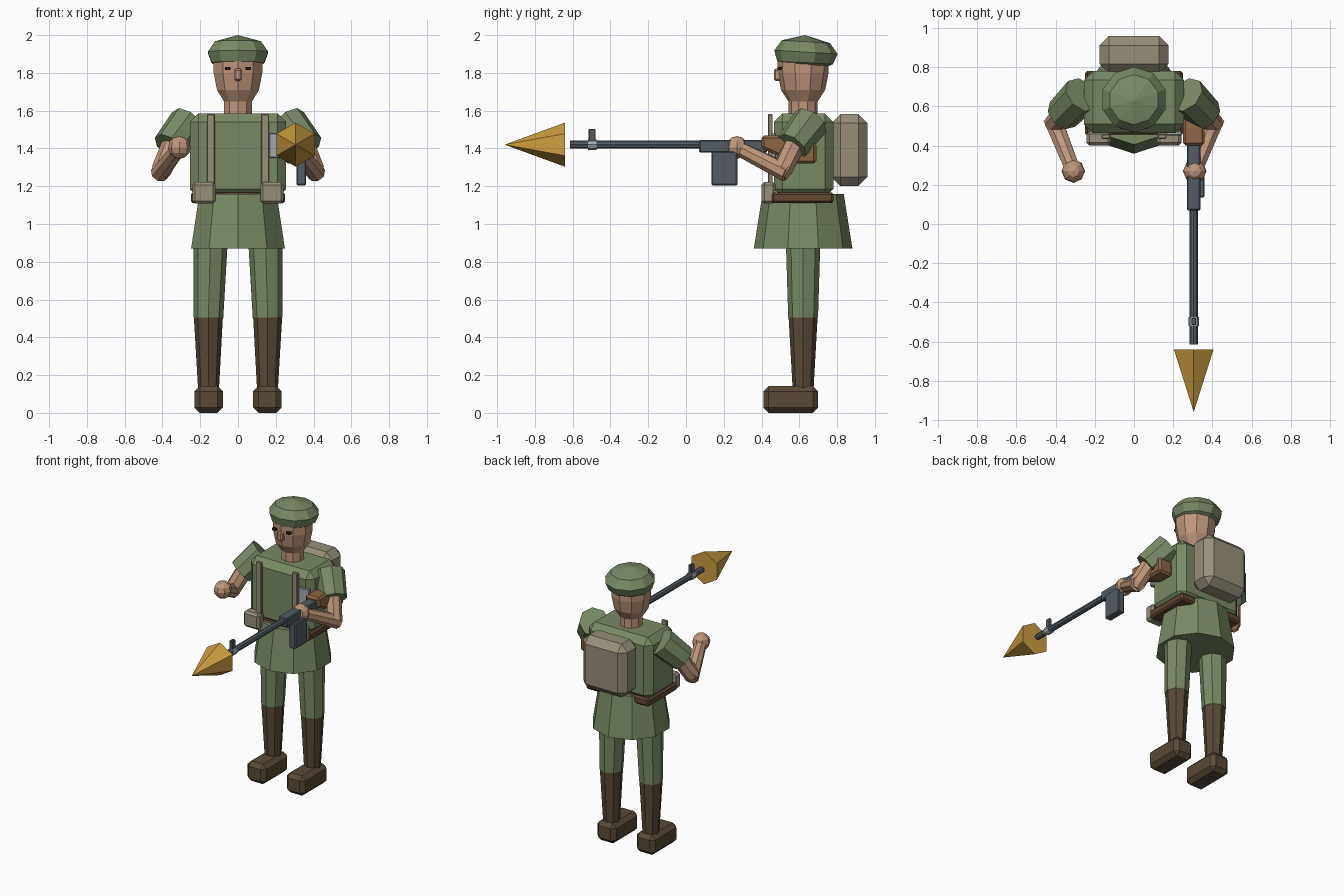
import bpy, bmesh, math
from mathutils import Vector

if "Cube" in bpy.data.objects:
    bpy.data.objects.remove(bpy.data.objects["Cube"])

Z = Vector((0, 0, 1))


def colour(name, r, g, b):
    m = bpy.data.materials.new(name)
    m.diffuse_color = (r, g, b, 1)
    m.use_nodes = True
    m.node_tree.nodes["Principled BSDF"].inputs["Base Color"].default_value = m.diffuse_color
    return m


GREEN = colour("olive green", .19, .255, .13)
SKIN = colour("skin", .52, .31, .2)
BOOT = colour("boot leather", .1, .068, .038)
BELT = colour("belt leather", .12, .062, .032)
KHAKI = colour("khaki canvas", .31, .275, .195)
WOOD = colour("wood", .27, .135, .058)
METAL = colour("gunmetal", .082, .11, .13)
GOLD = colour("gold", .6, .34, .05)
STEEL = colour("pale steel", .36, .39, .44)
DARK = colour("dark eye", .02, .012, .01)


def finish(name, bm, mat):
    bmesh.ops.recalc_face_normals(bm, faces=bm.faces)
    me = bpy.data.meshes.new(name)
    bm.to_mesh(me)
    bm.free()
    me.materials.append(mat)
    ob = bpy.data.objects.new(name, me)
    bpy.context.scene.collection.objects.link(ob)
    return ob


def box(name, mat, lo, hi, bevel=0.0):
    """Box between two corners, with chamfered edges."""
    bm = bmesh.new()
    bmesh.ops.create_cube(bm, size=1)
    lo, hi = Vector(lo), Vector(hi)
    for v in bm.verts:
        v.co = Vector(((lo + hi)[i] / 2 + v.co[i] * (hi - lo)[i] for i in range(3)))
    if bevel:
        bmesh.ops.bevel(bm, geom=bm.edges[:], offset=bevel, segments=1,
                        affect='EDGES', profile=.5)
    return finish(name, bm, mat)


def loft(name, mat, rings, n=8, axis=None):
    """Faceted body through (centre, radius) rings; radius 0 makes a point."""
    cs = [Vector(c) for c, r in rings]
    q = Z.rotation_difference((Vector(axis) if axis else cs[-1] - cs[0]).normalized())
    bm = bmesh.new()
    rows = []
    for c, (_, r) in zip(cs, rings):
        k = n if r else 1
        angles = [2 * math.pi * i / n for i in range(k)]
        rows.append([bm.verts.new(c + q @ Vector((r * math.sin(a), r * math.cos(a), 0)))
                     for a in angles])
    for a, b in zip(rows, rows[1:]):
        for i in range(n):
            j = (i + 1) % n
            quad = [a[i % len(a)], a[j % len(a)], b[j % len(b)], b[i % len(b)]]
            bm.faces.new(list(dict.fromkeys(quad)))
    for row in (rows[0], rows[-1]):
        if len(row) > 2:
            bm.faces.new(row)
    return finish(name, bm, mat)


def extrude_side(name, mat, profile, x0, x1, bevel):
    """Side profile of (y, z) points extruded across x."""
    bm = bmesh.new()
    a = [bm.verts.new((x0, y, z)) for y, z in profile]
    b = [bm.verts.new((x1, y, z)) for y, z in profile]
    bm.faces.new(a)
    bm.faces.new(b)
    for i in range(len(a)):
        j = (i + 1) % len(a)
        bm.faces.new((a[i], a[j], b[j], b[i]))
    bmesh.ops.recalc_face_normals(bm, faces=bm.faces)
    bmesh.ops.bevel(bm, geom=bm.edges[:], offset=bevel, segments=1, affect='EDGES', profile=.5)
    return finish(name, bm, mat)


CY = .62  # depth of the body's centre line

# Paired parts
for s, side in ((-1, "right"), (1, "left")):
    def sbox(name, mat, lo, hi, bevel):
        xs = sorted((s * lo[0], s * hi[0]))
        return box(f"{side}_{name}", mat, (xs[0], *lo[1:]), (xs[1], *hi[1:]), bevel)

    # boots and legs
    sbox("boot_foot", BOOT, (.08, .41, 0), (.23, .70, .142), .028)
    loft(f"{side}_boot_shaft", BOOT, [((s * .156, CY, .12), .055), ((s * .157, CY, .51), .077)],
         8, Z)
    loft(f"{side}_trouser_leg", GREEN, [((s * .157, CY, .505), .079), ((s * .145, CY, .93), .092)],
         8, Z)

    # sleeve, arm and hand
    elbow = (s * .405, .51, 1.285)
    hand = (s * .31, .27, 1.405)
    loft(f"{side}_sleeve", GREEN, [((s * .265, .66, 1.54), .1), ((s * .365, .56, 1.41), .09)], 8)
    loft(f"{side}_upper_arm", SKIN, [((s * .34, .585, 1.44), .058), (elbow, .054),
                                     ((s * .412, .50, 1.25), .036)], 8)
    loft(f"{side}_forearm", SKIN, [((s * .415, .535, 1.27), .05), (hand, .04)], 8)
    bm = bmesh.new()
    bmesh.ops.create_uvsphere(bm, u_segments=8, v_segments=6, radius=.06)
    bmesh.ops.translate(bm, verts=bm.verts, vec=hand)
    finish(f"{side}_hand", bm, SKIN)

    # webbing, pouch and eye
    sbox("strap", KHAKI, (.122, .435, 1.15), (.165, .458, 1.582), .004)
    sbox("pouch", KHAKI, (.118, .40, 1.108), (.242, .475, 1.222), .015)
    sbox("eye", DARK, (.041, .484, 1.814), (.069, .52, 1.83), 0)

# Skirt of the tunic, torso, belt, pack
loft("tunic_skirt", GREEN, [((0, CY, .87), .261), ((0, CY, 1.16), .215)], 10)
box("torso", GREEN, (-.255, .465, 1.14), (.255, .78, 1.585), .045)
box("belt", BELT, (-.25, .452, 1.11), (.25, .782, 1.168), .012)
box("backpack", KHAKI, (-.176, .77, 1.2), (.176, .96, 1.582), .048)
box("chest_plate", STEEL, (.165, .452, 1.35), (.245, .475, 1.48), .004)

# Neck, head, nose, cap
loft("neck", SKIN, [((0, CY, 1.54), .077), ((0, CY, 1.70), .077)], 10)
loft("head", SKIN, [((0, CY, 1.645), .075), ((0, CY, 1.71), .117), ((0, CY, 1.80), .135),
                    ((0, CY, 1.89), .136)], 10)
box("nose", SKIN, (-.02, .465, 1.757), (.02, .52, 1.823), .01)
loft("cap", GREEN, [((0, .625, 1.84), .125), ((0, .63, 1.855), .148), ((0, .635, 1.91), .168),
                    ((0, .635, 1.965), .128), ((0, .63, 2.0), 0)], 10, (0, .06, 1))

# Launcher held along y
GX, GZ = .305, 1.42
loft("barrel", METAL, [((GX, .12, GZ), .021), ((GX, -.615, GZ), .021)], 8)
box("receiver", METAL, (GX - .034, .07, 1.378), (GX + .034, .43, 1.445), .006)
box("magazine", METAL, (.31, .135, 1.205), (.36, .272, 1.385), .006)
extrude_side("stock", WOOD, [(.40, 1.40), (.40, 1.468), (.50, 1.468), (.69, 1.43),
                             (.69, 1.32), (.58, 1.32)], .25, .36, .014)
loft("sight_band", STEEL, [((GX, -.475, GZ), .027), ((GX, -.52, GZ), .027)], 8)
box("sight_post", METAL, (GX - .012, -.515, 1.43), (GX + .012, -.48, 1.502), .003)
loft("warhead", GOLD, [((GX, -.64, GZ), .117), ((GX, -.96, GZ), 0)], 6)
